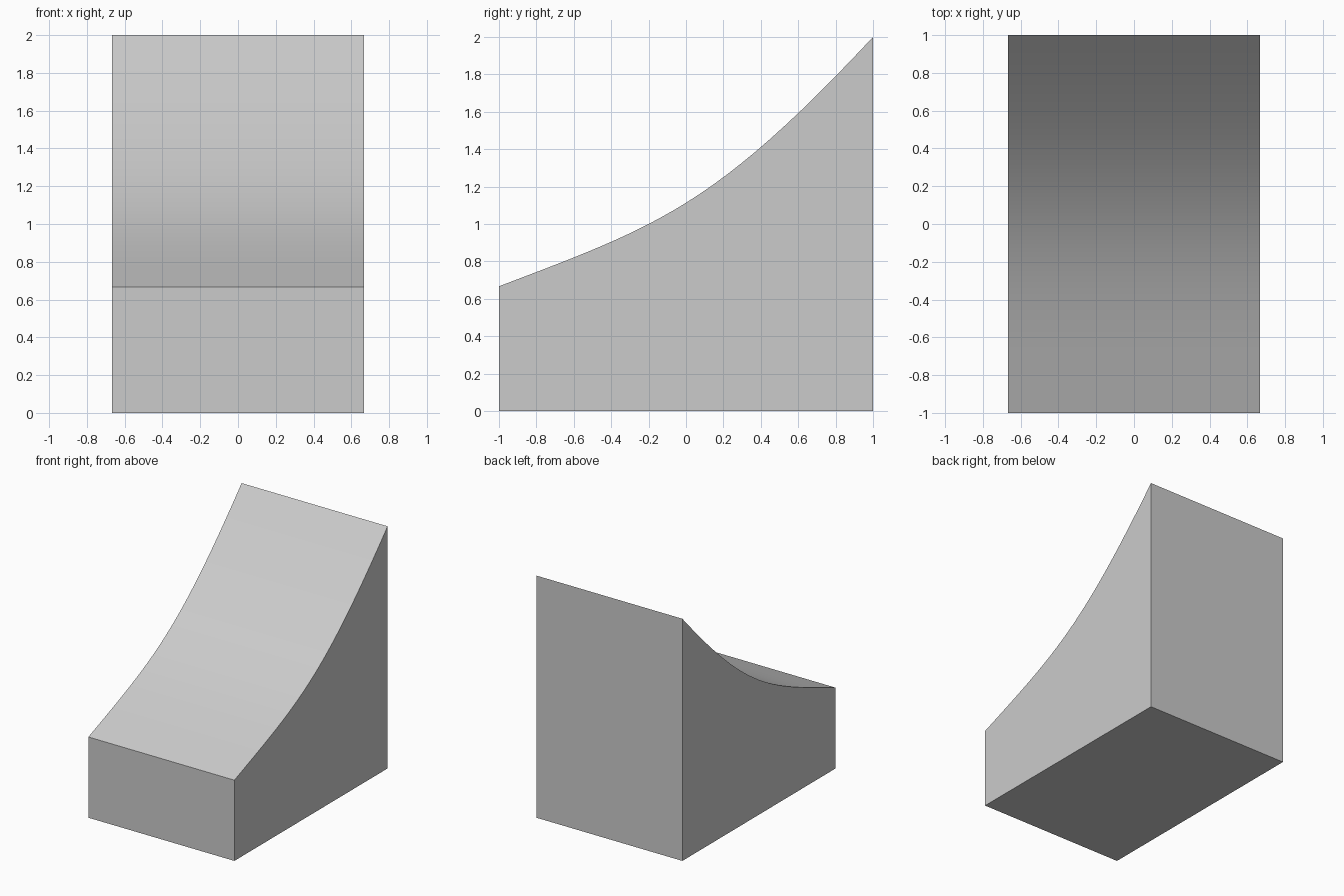
import bpy, bmesh, math
from mathutils import Vector
from mathutils.geometry import interpolate_bezier

if "Cube" in bpy.data.objects:
    bpy.data.objects.remove(bpy.data.objects["Cube"])

HALF_WIDTH = 0.667
SEGMENTS = 24

# Side profile: concave slope from the low front to the tall back, flat base
slope = interpolate_bezier(Vector((0, -1, 0.667)), Vector((0, -0.15, 0.99)),
                           Vector((0, 0.15, 1.09)), Vector((0, 1, 2)), SEGMENTS + 1)
profile = [(-1, 0)] + [(p.y, p.z) for p in slope] + [(1, 0)]

# Extrude the profile across the width
bm = bmesh.new()
side = bm.faces.new([bm.verts.new((-HALF_WIDTH, y, z)) for y, z in profile])
result = bmesh.ops.extrude_face_region(bm, geom=[side], use_keep_orig=True)
moved = [v for v in result["geom"] if isinstance(v, bmesh.types.BMVert)]
bmesh.ops.translate(bm, verts=moved, vec=(2 * HALF_WIDTH, 0, 0))
bmesh.ops.recalc_face_normals(bm, faces=bm.faces)

mesh = bpy.data.meshes.new("curved_ramp")
bm.to_mesh(mesh)
bm.free()
ramp = bpy.data.objects.new("curved_ramp", mesh)
bpy.context.collection.objects.link(ramp)

# Smooth slope, crisp block edges
bpy.context.view_layer.objects.active = ramp
ramp.select_set(True)
bpy.ops.object.shade_smooth_by_angle(angle=math.radians(30))
